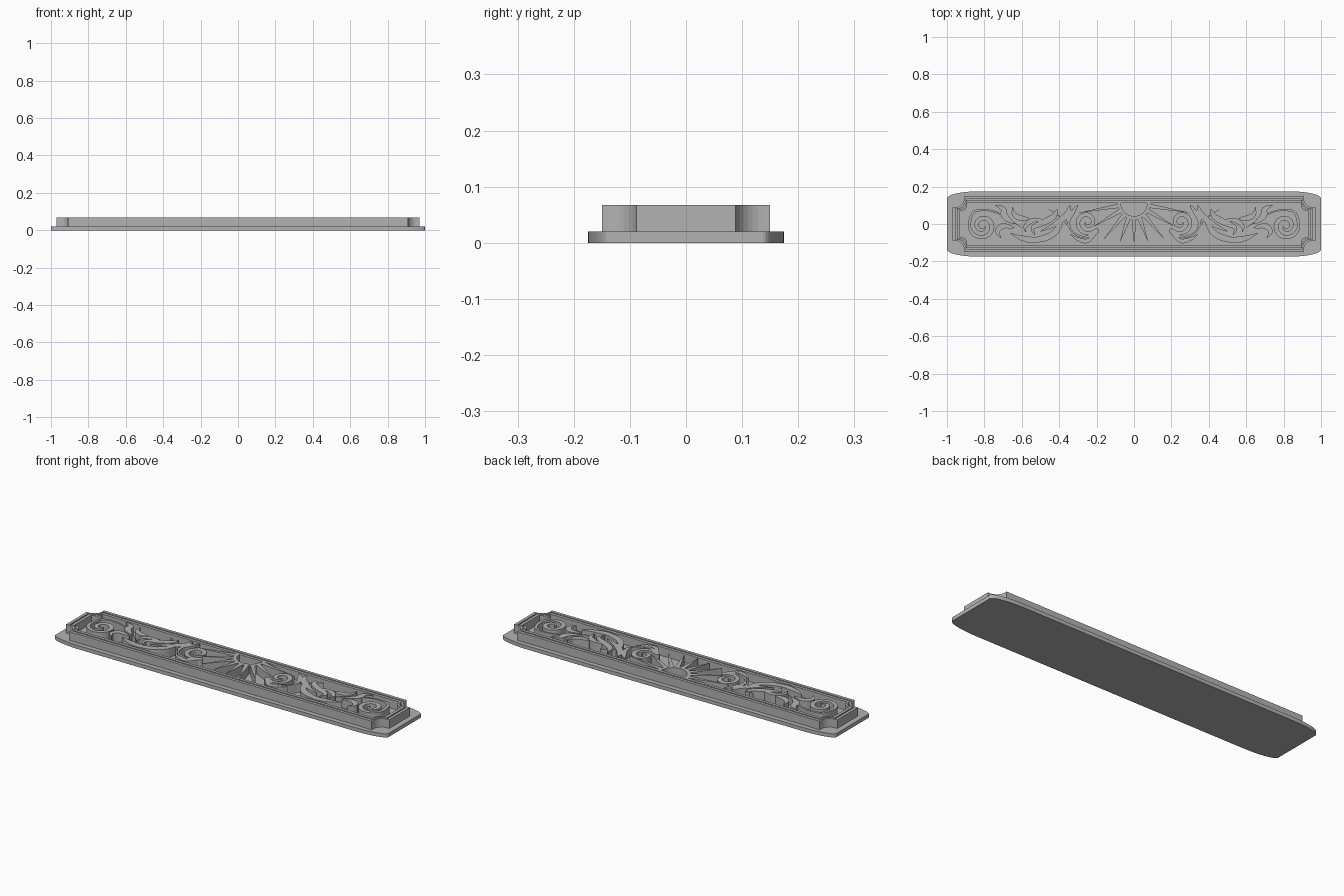
import bpy, bmesh
from math import sin, cos, pi, radians
from mathutils import Vector

cube = bpy.data.objects.get("Cube")
if cube:
    bpy.data.objects.remove(cube, do_unlink=True)

PLATE_TOP = 0.02
RELIEF_TOP = 0.067

grey = bpy.data.materials.new("plain grey")
grey.use_nodes = True
GREY = (0.45, 0.45, 0.45, 1)
grey.diffuse_color = GREY
grey.node_tree.nodes["Principled BSDF"].inputs["Base Color"].default_value = GREY


def finish(name, bm, mirror=False):
    bmesh.ops.recalc_face_normals(bm, faces=bm.faces)
    mesh = bpy.data.meshes.new(name)
    bm.to_mesh(mesh)
    bm.free()
    mesh.materials.append(grey)
    obj = bpy.data.objects.new(name, mesh)
    bpy.context.collection.objects.link(obj)
    if mirror:
        mod = obj.modifiers.new("other half", 'MIRROR')
        mod.use_mirror_merge = False
    return obj


def four_corners(quarter):
    """Repeat a quarter outline (from +x side to +y side) around the centre."""
    flip = quarter[::-1]
    return (quarter + [(-x, y) for x, y in flip]
            + [(-x, -y) for x, y in quarter] + [(x, -y) for x, y in flip])


def band(bm, left, right, z0, z1, closed):
    """Solid strip standing between two matching outlines."""
    rows = [[bm.verts.new((a[0], a[1], z0)), bm.verts.new((a[0], a[1], z1)),
             bm.verts.new((b[0], b[1], z1)), bm.verts.new((b[0], b[1], z0))]
            for a, b in zip(left, right)]
    count = len(rows)
    for i in range(count if closed else count - 1):
        p, q = rows[i], rows[(i + 1) % count]
        for k in range(4):
            m = (k + 1) % 4
            bm.faces.new((p[k], p[m], q[m], q[k]))
    if not closed:
        bm.faces.new(rows[0])
        bm.faces.new(rows[-1])


# Base plate with long, shallow rounded corners
steps = 12
quarter = [(0.82 + 0.18 * cos(pi / 2 * i / steps), 0.137 + 0.038 * sin(pi / 2 * i / steps))
           for i in range(steps + 1)]
bm = bmesh.new()
face = bm.faces.new([bm.verts.new((x, y, 0)) for x, y in four_corners(quarter)])
up = bmesh.ops.extrude_face_region(bm, geom=[face], use_keep_orig=True)
bmesh.ops.translate(bm, vec=(0, 0, PLATE_TOP),
                    verts=[v for v in up["geom"] if isinstance(v, bmesh.types.BMVert)])
finish("base_plate", bm)


# Frame: two rails with hollowed, stepped corners
def frame_outline(inset):
    cx, cy, lip = 0.97, 0.15, 0.012
    x, y = cx - inset, cy - inset
    reach = 0.062 + inset * 0.4
    r = reach - inset - lip
    pts = [(x, cy - reach)]
    for i in range(9):
        a = pi / 2 * i / 8
        pts.append((x - lip - r * sin(a), y - lip - r * cos(a)))
    pts.append((cx - reach, y))
    return four_corners(pts)


for name, outer, inner in (("outer_rail", 0, 0.016), ("inner_rail", 0.023, 0.039)):
    bm = bmesh.new()
    band(bm, frame_outline(outer), frame_outline(inner), PLATE_TOP, RELIEF_TOP, True)
    finish(name, bm)


# Half sun hanging from the upper rail
SUN = Vector((0, 0.112))


def polar(angle, radius):
    return SUN + Vector((sin(angle), -cos(angle))) * radius


bm = bmesh.new()
angles = [radians(a) for a in range(-90, 91, 6)]
band(bm, [polar(a, 0.07) for a in angles], [polar(a, 0.088) for a in angles],
     PLATE_TOP, RELIEF_TOP, False)
finish("sun_ring", bm)

bm = bmesh.new()
for i, reach in zip(range(-4, 5), (0.3, 0.25, 0.25, 0.22, 0.217, 0.22, 0.25, 0.25, 0.3)):
    a, half = radians(i * 20), radians(8)
    left = [polar(a - half, 0.085), polar(a - half * 0.5, 0.13), polar(a, reach)]
    right = [polar(a + half, 0.085), polar(a + half * 0.5, 0.13), polar(a + 0.004, reach)]
    band(bm, left, right, PLATE_TOP, RELIEF_TOP, False)
finish("sun_rays", bm)


# Carved scrolls and leaves: tapered strokes along smooth paths
def smooth_path(points, per=7):
    p = [Vector(q) for q in points]
    p = [p[0] * 2 - p[1]] + p + [p[-1] * 2 - p[-2]]
    out = []
    for i in range(1, len(p) - 2):
        a, b, c, d = p[i - 1:i + 3]
        for k in range(per):
            t = k / per
            out.append((b * 2 + (c - a) * t + (a * 2 - b * 5 + c * 4 - d) * t * t
                        + (b * 3 - a - c * 3 + d) * t ** 3) / 2)
    return out + [p[-2]]


def stroke(bm, points, width):
    path = smooth_path(points)
    left, right = [], []
    last = len(path) - 1
    for i, p in enumerate(path):
        d = (path[min(i + 1, last)] - path[max(i - 1, 0)]).normalized()
        half = width / 2 * (0.08 + 0.92 * sin(pi * (i / last) ** 0.8))
        side = Vector((-d.y, d.x)) * half
        left.append(p + side)
        right.append(p - side)
    band(bm, left, right, PLATE_TOP, RELIEF_TOP, False)


def spiral(cx, cy, r0, r1, start, turn):
    n = 14
    return [(cx + (r0 + (r1 - r0) * i / n) * cos(radians(start + turn * i / n)),
             cy + (r0 + (r1 - r0) * i / n) * sin(radians(start + turn * i / n)))
            for i in range(n + 1)]


bm = bmesh.new()
stroke(bm, spiral(0.81, -0.01, 0.012, 0.07, 180, 540)
       + [(0.86, 0.06), (0.8, 0.075), (0.73, 0.06), (0.66, 0.02), (0.6, -0.02)], 0.025)
stroke(bm, spiral(0.25, 0.01, 0.01, 0.065, 0, -500)
       + [(0.2, -0.045), (0.26, -0.07), (0.32, -0.05), (0.36, 0), (0.41, 0.05), (0.46, 0.08)],
       0.024)
finish("scrolls", bm, True)

leaves = (
    ([(0.64, 0), (0.69, 0.04), (0.7, 0.08), (0.74, 0.1)], 0.035),
    ([(0.64, -0.02), (0.7, -0.01), (0.73, -0.04), (0.71, -0.075)], 0.03),
    ([(0.56, 0.03), (0.6, 0.03), (0.64, 0.05), (0.65, 0.09)], 0.03),
    ([(0.45, -0.05), (0.52, -0.085), (0.6, -0.075), (0.66, -0.05)], 0.034),
    ([(0.38, 0.02), (0.42, -0.04), (0.48, -0.08), (0.56, -0.095)], 0.034),
    ([(0.34, 0.1), (0.36, 0.05), (0.42, 0), (0.5, -0.04)], 0.034),
    ([(0.41, 0.08), (0.43, 0.04), (0.48, 0.01), (0.54, -0.02), (0.53, -0.06)], 0.034),
    ([(0.48, 0.02), (0.54, 0.02), (0.58, -0.01), (0.58, -0.045)], 0.026),
    ([(0.2, -0.05), (0.25, -0.09), (0.3, -0.08), (0.34, -0.055)], 0.024),
    ([(0.3, 0.1), (0.33, 0.06), (0.35, 0.02), (0.34, -0.03)], 0.026),
)
bm = bmesh.new()
for points, width in leaves:
    stroke(bm, points, width)
finish("leaves", bm, True)
